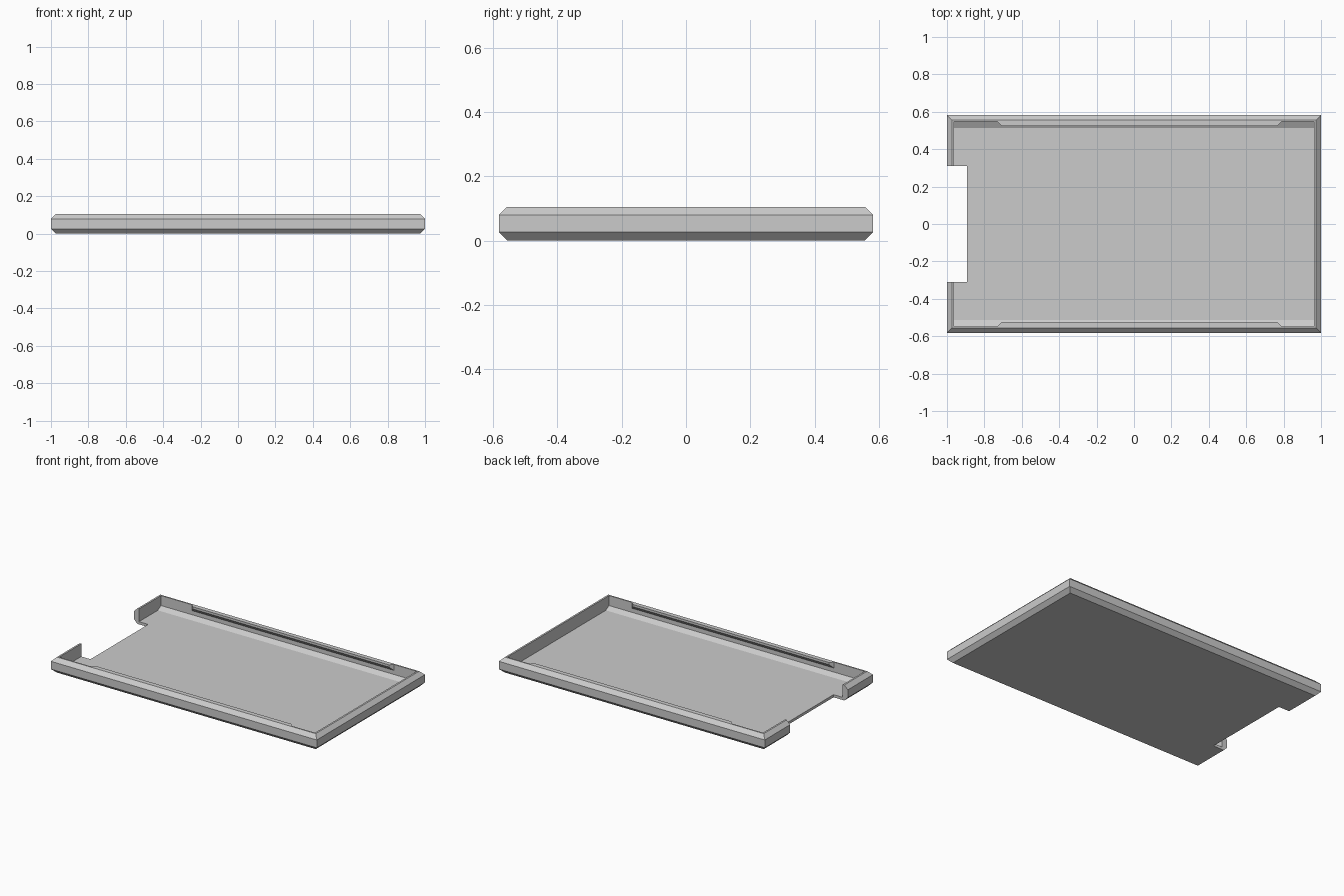
import bpy
import bmesh

cube = bpy.data.objects.get("Cube")
if cube:
    bpy.data.objects.remove(cube, do_unlink=True)

grey = bpy.data.materials.new("light_grey")
grey.use_nodes = True
grey.diffuse_color = (0.6, 0.6, 0.6, 1)
grey.node_tree.nodes["Principled BSDF"].inputs["Base Color"].default_value = (0.6, 0.6, 0.6, 1)


def hull(name, points):
    """Flat-sided convex solid around the given points."""
    bm = bmesh.new()
    for p in points:
        bm.verts.new(p)
    bmesh.ops.convex_hull(bm, input=bm.verts[:])
    bmesh.ops.dissolve_limit(bm, angle_limit=0.01, verts=bm.verts[:], edges=bm.edges[:])
    bmesh.ops.recalc_face_normals(bm, faces=bm.faces[:])
    mesh = bpy.data.meshes.new(name)
    bm.to_mesh(mesh)
    bm.free()
    mesh.materials.append(grey)
    obj = bpy.data.objects.new(name, mesh)
    bpy.context.collection.objects.link(obj)
    return obj


def rect(x, y, z):
    return [(sx * x, sy * y, z) for sx in (-1, 1) for sy in (-1, 1)]


def cut(target, cutter):
    """Subtract the cutter from the target and remove it."""
    mod = target.modifiers.new("cut", "BOOLEAN")
    mod.operation = "DIFFERENCE"
    mod.solver = "EXACT"
    mod.object = cutter
    bpy.context.view_layer.objects.active = target
    bpy.ops.object.modifier_apply(modifier=mod.name)
    bpy.data.objects.remove(cutter, do_unlink=True)


# Outer tray body with chamfered top and bottom edges
HALF_X, HALF_Y, HEIGHT, CHAMFER = 1.0, 0.582, 0.105, 0.026
tray = hull("tray", rect(HALF_X - CHAMFER, HALF_Y - CHAMFER, 0)
            + rect(HALF_X, HALF_Y, CHAMFER)
            + rect(HALF_X, HALF_Y, HEIGHT - CHAMFER)
            + rect(HALF_X - CHAMFER, HALF_Y - CHAMFER, HEIGHT))

# Hollow inside: upright walls, sloped foot along the two long sides
WALL_X, WALL_Y = 0.962, 0.547
cut(tray, hull("cavity_cutter", rect(WALL_X, 0.512, 0.018)
               + rect(WALL_X, WALL_Y, 0.037)
               + rect(WALL_X, WALL_Y, 0.2)))

# Opening through one short side
cut(tray, hull("notch_cutter", [(x, y, z) for x in (-1.2, -0.893)
                                for y in (-0.31, 0.31) for z in (-0.1, 0.2)]))

# Overhanging retaining lips along the long walls
LIP_Y, START, END, TAPER = 0.525, -0.73, 0.79, 0.022
for name, side in (("front_lip", -1), ("back_lip", 1)):
    pts = []
    for x, inward in ((START, TAPER), (END, -TAPER)):
        pts += [(x, side * WALL_Y, z) for z in (0.065, HEIGHT)]
        pts += [(x + inward, side * LIP_Y, z) for z in (0.09, HEIGHT)]
    hull(name, pts)
